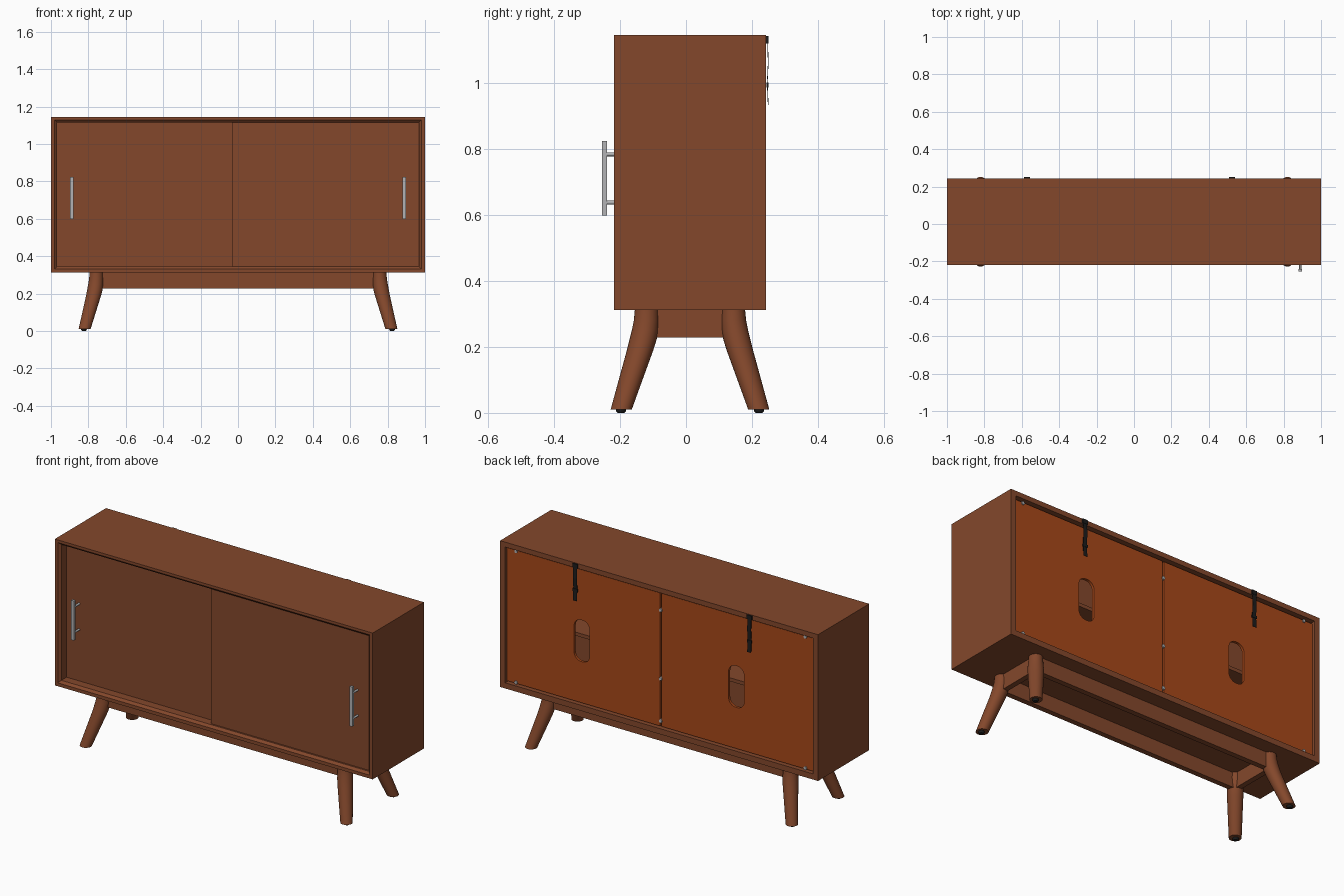
import bpy, bmesh, math
from mathutils import Vector

if "Cube" in bpy.data.objects:
    bpy.data.objects.remove(bpy.data.objects["Cube"])


def material(name, rgb):
    m = bpy.data.materials.new(name)
    m.diffuse_color = (*rgb, 1)
    m.use_nodes = True
    m.node_tree.nodes["Principled BSDF"].inputs["Base Color"].default_value = m.diffuse_color
    return m


WOOD = material("walnut_brown", (0.230, 0.064, 0.0245))
BACK = material("orange_brown", (0.390, 0.066, 0.010))
METAL = material("steel_grey", (0.45, 0.45, 0.46))
BLACK = material("soft_black", (0.012, 0.012, 0.012))


def finish(name, bm, mat, smooth=False):
    bmesh.ops.recalc_face_normals(bm, faces=bm.faces)
    me = bpy.data.meshes.new(name)
    bm.to_mesh(me)
    bm.free()
    me.materials.append(mat)
    ob = bpy.data.objects.new(name, me)
    bpy.context.collection.objects.link(ob)
    if smooth:
        bpy.ops.object.select_all(action='DESELECT')
        ob.select_set(True)
        bpy.context.view_layer.objects.active = ob
        bpy.ops.object.shade_smooth_by_angle(angle=math.radians(40))
    return ob


def prism(name, pts, vec, mat):
    """Extrude a closed 3D outline along a vector."""
    bm = bmesh.new()
    a = [bm.verts.new(p) for p in pts]
    b = [bm.verts.new(Vector(p) + Vector(vec)) for p in pts]
    bm.faces.new(a)
    bm.faces.new(b)
    for i in range(len(pts)):
        bm.faces.new((a[i - 1], a[i], b[i], b[i - 1]))
    return finish(name, bm, mat)


def box(name, x0, x1, y0, y1, z0, z1, mat):
    pts = [(x0, y0, z0), (x1, y0, z0), (x1, y1, z0), (x0, y1, z0)]
    return prism(name, pts, (0, 0, z1 - z0), mat)


def loft(name, rings, mat, n=28, axis='Z'):
    """Round sections (centre, radius) stacked along an axis."""
    bm = bmesh.new()
    loops = []
    for c, r in rings:
        loop = []
        for i in range(n):
            a = 2 * math.pi * i / n
            u, v = r * math.cos(a), r * math.sin(a)
            off = Vector((u, v, 0)) if axis == 'Z' else Vector((u, 0, v))
            loop.append(bm.verts.new(Vector(c) + off))
        loops.append(loop)
    for a, b in zip(loops, loops[1:]):
        for i in range(n):
            j = (i + 1) % n
            bm.faces.new((a[i], a[j], b[j], b[i]))
    bm.faces.new(loops[0])
    bm.faces.new(loops[-1])
    return finish(name, bm, mat, True)


# Case: chamfered inner front edges
F, B = -0.218, 0.242
Z0, Z1, ZL, ZH = 0.312, 1.144, 0.344, 1.116
C = 0.013
for name, outer, inner in (("top_panel", Z1, ZH), ("bottom_panel", Z0, ZL)):
    s = 1 if outer > inner else -1
    prof = [(F, outer), (B, outer), (B, inner), (F + C, inner), (F, inner + s * C)]
    prism(name, [(-0.981, y, z) for y, z in prof], (1.962, 0, 0), WOOD)
for side, s in (("left", -1), ("right", 1)):
    prof = [(1, F), (1, B), (0.968, B), (0.968, F + C), (0.981, F)]
    prism(side + "_side_panel", [(s * x, y, Z0) for x, y in prof], (0, 0, Z1 - Z0), WOOD)

# Interior
box("centre_divider", -0.012, 0.012, -0.09, 0.20, ZL, ZH, WOOD)
for side, s in (("left", -1), ("right", 1)):
    box(side + "_shelf", *sorted((s * 0.012, s * 0.968)), -0.08, 0.17, 0.69, 0.71, WOOD)

# Sliding doors on two tracks, with bar handles
for side, x0, x1, y, hx in (("left", -0.968, 0.03, -0.158, -0.889),
                            ("right", -0.033, 0.968, -0.195, 0.889)):
    box(side + "_door", x0, x1, y, y + 0.03, ZL, ZH, WOOD)
    hy = y - 0.052
    box(side + "_handle_bar", hx - 0.009, hx + 0.009, hy - 0.0075, hy + 0.0075, 0.598, 0.823, METAL)
    for k, z in (("lower", 0.637), ("upper", 0.783)):
        loft(f"{side}_handle_{k}_stem", [((hx, hy, z), 0.006), ((hx, y, z), 0.006)], METAL, 12, 'Y')

# Back panels with rounded cable holes
YB = 0.226


def back_panel(name, x0, x1, hx, hz=0.702):
    bm = bmesh.new()
    hw, hh, r = 0.049, 0.118, 0.044
    rect = [(x0, 0.350), (x1, 0.350), (x1, 1.106), (x0, 1.106)]
    hole = []
    for k, (sx, sz) in enumerate(((1, 1), (-1, 1), (-1, -1), (1, -1))):
        for i in range(9):
            a = math.pi / 2 * (k + i / 8)
            hole.append((hx + sx * (hw - r) + r * math.cos(a), hz + sz * (hh - r) + r * math.sin(a)))
    edges = []
    for loop in (rect, hole):
        vs = [bm.verts.new((x, YB, z)) for x, z in loop]
        edges += [bm.edges.new((vs[i - 1], vs[i])) for i in range(len(vs))]
    bmesh.ops.triangle_fill(bm, use_beauty=True, edges=edges)
    geo = bmesh.ops.extrude_face_region(bm, geom=bm.faces[:], use_keep_orig=True)["geom"]
    bmesh.ops.translate(bm, verts=[v for v in geo if isinstance(v, bmesh.types.BMVert)], vec=(0, -0.015, 0))
    return finish(name, bm, BACK)


back_panel("left_back_panel", -0.967, -0.005, -0.475)
back_panel("right_back_panel", 0.005, 0.967, 0.497)

# Screws holding the back panels
spots = [(0, 1.01), (0, 0.62), (0, 0.38)] + [(sx * 0.91, z) for sx in (-1, 1) for z in (0.356, 1.102)]
for i, (x, z) in enumerate(spots):
    loft(f"back_screw_{i + 1}", [((x, YB - 0.01, z), 0.011), ((x, YB + 0.005, z), 0.009)], METAL, 12, 'Y')

# Hanging safety straps
for side, x in (("left", -0.572), ("right", 0.524)):
    box(side + "_strap_bracket", x - 0.015, x + 0.015, 0.24, 0.25, 1.118, 1.142, BLACK)
    pts = [(0.246, 1.13), (0.248, 1.06), (0.245, 1.0), (0.248, 0.932)]
    outline = pts + [(y + 0.002, z) for y, z in reversed(pts)]
    prism(side + "_strap", [(x - 0.012, y, z) for y, z in outline], (0.024, 0, 0), BLACK)
    box(side + "_strap_buckle", x - 0.015, x + 0.015, 0.2435, 0.2495, 0.985, 1.0, BLACK)

# Base rails
YC = 0.012
for name, y in (("front", YC - 0.131), ("back", YC + 0.131)):
    box(name + "_rail", -0.75, 0.75, y - 0.015, y + 0.015, 0.228, Z0, WOOD)
for name, s in (("left", -1), ("right", 1)):
    box(name + "_side_rail", s * 0.757 - 0.015, s * 0.757 + 0.015, YC - 0.12, YC + 0.12, 0.228, Z0, WOOD)

# Splayed, softly bent legs with foot pads
for xn, sx in (("left", -1), ("right", 1)):
    for yn, sy in (("front", -1), ("back", 1)):
        rings = [((sx * x, YC + sy * y, z), r) for x, y, z, r in (
            (0.757, 0.131, Z0, 0.036), (0.758, 0.132, 0.28, 0.038),
            (0.761, 0.136, 0.25, 0.040), (0.765, 0.142, 0.222, 0.041),
            (0.772, 0.151, 0.19, 0.040), (0.820, 0.208, 0.011, 0.032))]
        loft(f"{yn}_{xn}_leg", rings, WOOD)
        foot = (sx * 0.824, YC + sy * 0.209)
        loft(f"{yn}_{xn}_foot_pad", [((*foot, 0), 0.010), ((*foot, 0.005), 0.015), ((*foot, 0.012), 0.016)], BLACK, 16)
